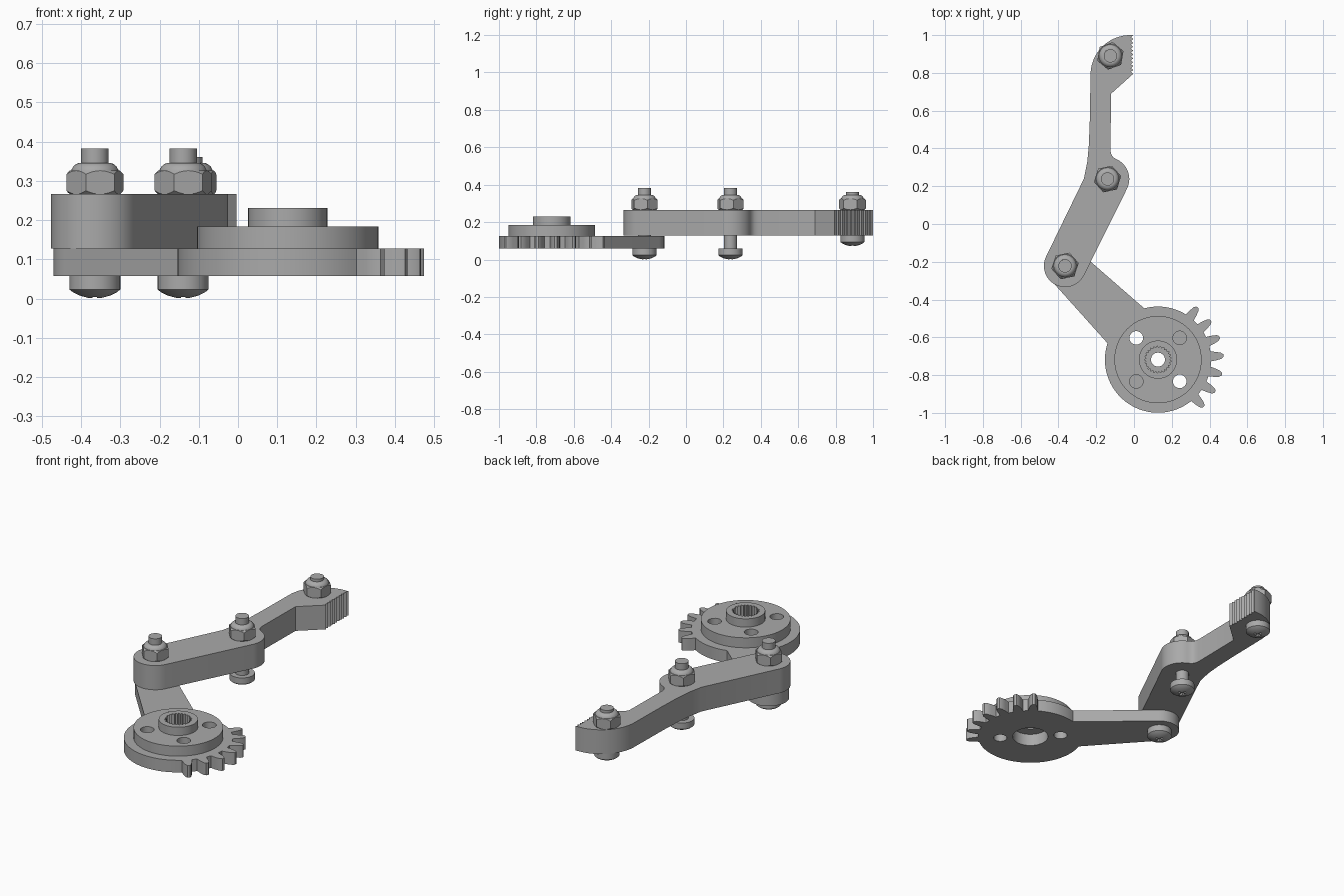
import bpy, bmesh
from math import sin, cos, radians, pi
from mathutils import Matrix

if "Cube" in bpy.data.objects:
    bpy.data.objects.remove(bpy.data.objects["Cube"], do_unlink=True)

grey = bpy.data.materials.new("machined grey")
grey.use_nodes = True
grey.diffuse_color = (0.4, 0.4, 0.4, 1)
grey.node_tree.nodes["Principled BSDF"].inputs["Base Color"].default_value = (0.4, 0.4, 0.4, 1)


def arc(cx, cy, r, a0, a1, n=24):
    """Points along an arc, angles in degrees."""
    angles = [radians(a0 + (a1 - a0) * i / n) for i in range(n + 1)]
    return [(cx + r * cos(a), cy + r * sin(a)) for a in angles]


def circle(cx, cy, r, n=40):
    return arc(cx, cy, r, 0, 360, n)[:-1]


def activate(ob):
    bpy.ops.object.select_all(action='DESELECT')
    ob.select_set(True)
    bpy.context.view_layer.objects.active = ob


def finish(ob):
    ob.data.materials.clear()
    ob.data.materials.append(grey)
    activate(ob)
    bpy.ops.object.shade_smooth_by_angle(angle=radians(30))
    return ob


def plate(name, z0, z1, outline, holes=()):
    """Extruded flat outline with holes."""
    cu = bpy.data.curves.new(name, 'CURVE')
    cu.dimensions = '2D'
    cu.fill_mode = 'BOTH'
    cu.extrude = (z1 - z0) / 2
    for loop in [outline, *holes]:
        sp = cu.splines.new('POLY')
        sp.points.add(len(loop) - 1)
        for p, (x, y) in zip(sp.points, loop):
            p.co = (x, y, 0, 1)
        sp.use_cyclic_u = True
    ob = bpy.data.objects.new(name, cu)
    bpy.context.collection.objects.link(ob)
    activate(ob)
    bpy.ops.object.convert(target='MESH')
    ob = bpy.context.object
    bm = bmesh.new()
    bm.from_mesh(ob.data)
    bmesh.ops.remove_doubles(bm, verts=bm.verts, dist=1e-5)
    bmesh.ops.translate(bm, verts=bm.verts, vec=(0, 0, (z0 + z1) / 2))
    bmesh.ops.recalc_face_normals(bm, faces=bm.faces)
    bm.to_mesh(ob.data)
    bm.free()
    return finish(ob)


def to_object(name, bm):
    bmesh.ops.recalc_face_normals(bm, faces=bm.faces)
    me = bpy.data.meshes.new(name)
    bm.to_mesh(me)
    bm.free()
    ob = bpy.data.objects.new(name, me)
    bpy.context.collection.objects.link(ob)
    return ob


def lathe(name, profile, steps=40):
    """Spin a (radius, height) profile around z."""
    bm = bmesh.new()
    vs = [bm.verts.new((r, 0, z)) for r, z in profile]
    es = [bm.edges.new(pair) for pair in zip(vs, vs[1:])]
    bmesh.ops.spin(bm, geom=vs + es, cent=(0, 0, 0), axis=(0, 0, 1),
                   angle=2 * pi, steps=steps)
    bmesh.ops.remove_doubles(bm, verts=bm.verts, dist=1e-5)
    return to_object(name, bm)


def boolean(ob, cutter, operation):
    cutter.hide_render = True
    mod = ob.modifiers.new("cut", 'BOOLEAN')
    mod.operation = operation
    mod.solver = 'EXACT'
    mod.object = cutter
    activate(ob)
    bpy.ops.object.modifier_apply(modifier=mod.name)
    bpy.data.objects.remove(cutter, do_unlink=True)


GX, GY = 0.127, -0.718          # gear axis
AX, AY = -0.365, -0.222         # elbow pivot
BX, BY = -0.14, 0.238           # middle pivot
CX, CY = -0.125, 0.89           # tip pivot

# Sector gear with its crank arm
outline = arc(GX, GY, 0.281, 162, 306, 40)
for k in range(7):
    mid = radians(-46 + 16.5 * k)
    for r, w in [(0.28, -.026), (0.31, -.022), (0.335, -.016), (0.347, -.007),
                 (0.347, .007), (0.335, .016), (0.31, .022), (0.28, .026)]:
        outline.append((GX + r * cos(mid) - w * sin(mid), GY + r * sin(mid) + w * cos(mid)))
outline += arc(GX, GY, 0.281, 60, 105, 12)
outline += arc(AX, AY, 0.106, 48, 222)
screw_holes = [circle(GX + sx * 0.115, GY + sy * 0.115, 0.036, 24)
               for sx, sy in [(-1, 1), (1, -1), (1, 1), (-1, -1)]]
plate("gear_arm", 0.058, 0.127, outline, [circle(GX, GY, 0.095)] + screw_holes[:2])

# Servo horn: web, disc and splined hub
spline = []
for i in range(50):
    a, r = 2 * pi * i / 50, 0.072 if i % 2 else 0.061
    spline.append((GX + r * cos(a), GY + r * sin(a)))
disc = circle(GX, GY, 0.231, 64)
plate("horn_web", 0.127, 0.15, disc, [circle(GX, GY, 0.037)] + screw_holes)
plate("horn_disc", 0.15, 0.184, disc, [spline] + screw_holes)
plate("horn_hub", 0.184, 0.231, circle(GX, GY, 0.101, 48), [spline])

# Finger link with serrated gripping face
finger = arc(AX, AY, 0.112, 154, 334)
finger += arc(BX, BY, 0.115, -26, 66)
finger += [(-0.11, 0.353), (-0.12, 0.368), (-0.125, 0.39), (-0.121, 0.69)]
finger += [(-0.016 if i % 2 else -0.004, 0.795 + i * 0.205 / 20) for i in range(21)]
finger += arc(-0.02, 0.79, 0.21, 90, 180)
finger += [(-0.234, 0.55), (-0.239, 0.42), (-0.247, 0.33), (-0.265, 0.24)]
plate("finger_link", 0.128, 0.266, finger)


# Domed screws with a cross recess
def screw(name, x, y, base, top):
    ob = lathe(name, [(0, 0), (0.02, 0.002), (0.04, 0.008), (0.056, 0.016), (0.065, 0.023),
                      (0.065, 0.058), (0.035, 0.058), (0.035, top - base), (0, top - base)])
    for size in [(0.05, 0.012, 0.03), (0.012, 0.05, 0.03)]:
        bm = bmesh.new()
        bmesh.ops.create_cube(bm, size=1, matrix=Matrix.Diagonal((*size, 1)))
        boolean(ob, to_object("recess_cutter", bm), 'DIFFERENCE')
    ob.location = (x, y, base)
    finish(ob)


screw("elbow_screw", AX, AY, 0, 0.382)
screw("middle_screw", BX, BY, 0, 0.382)
screw("tip_screw", CX, CY, 0.071, 0.361)

# Chamfered lock nut with a rounded collar, shared by all pivots
nut = plate("elbow_nut", 0, 0.06, circle(0, 0, 0.074, 6))
boolean(nut, lathe("chamfer_cutter", [(0, -.001), (0.063, -.001), (0.076, 0.011), (0.076, 0.049),
                                      (0.063, 0.061), (0, 0.061)], 48), 'INTERSECT')
finish(nut)
collar = finish(lathe("elbow_nut_collar", [(0.035, 0.055), (0.061, 0.055), (0.06, 0.062), (0.055, 0.071),
                                           (0.048, 0.077), (0.04, 0.08), (0.035, 0.08)]))
for part in (nut, collar):
    part.location = (AX, AY, 0.266)
    part.rotation_euler.z = radians(12)
    for label, x, y, turn in [("middle", BX, BY, 12), ("tip", CX, CY, 20)]:
        copy = part.copy()
        copy.name = part.name.replace("elbow", label)
        copy.location = (x, y, 0.266)
        copy.rotation_euler.z = radians(turn)
        bpy.context.collection.objects.link(copy)
